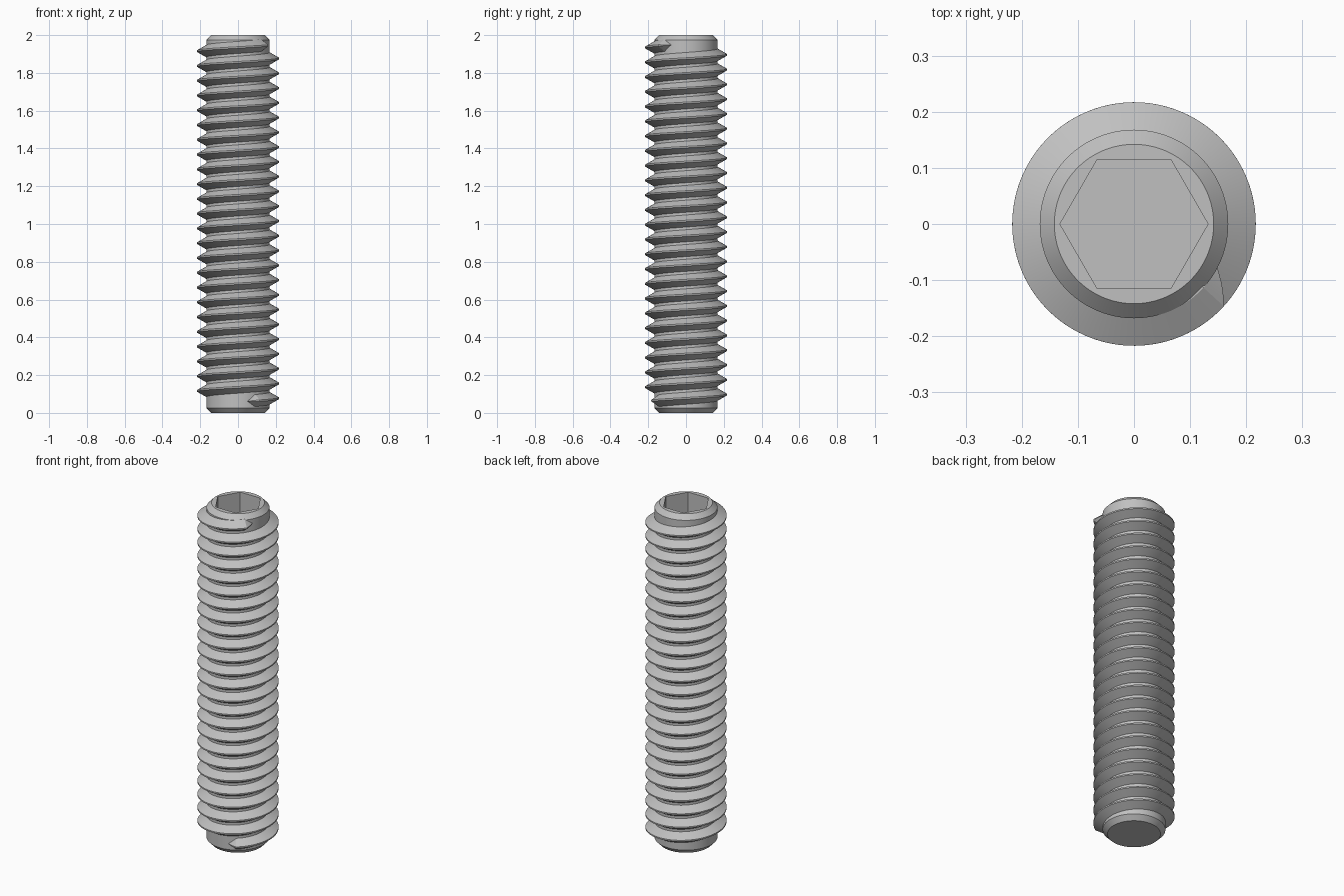
import bpy, bmesh
from math import cos, sin, radians, pi

if "Cube" in bpy.data.objects:
    bpy.data.objects.remove(bpy.data.objects["Cube"])

CORE, CREST = 0.168, 0.217        # root and outer radius of the thread
PITCH = 0.0782
START, END = -72.5, 24 * 360 - 28  # thread angles in degrees
RUNOUT = 14.5                      # angle over which each thread end fades
SEGMENTS = 96

steel = bpy.data.materials.new("plain_steel")
steel.use_nodes = True
GREY = (0.53, 0.53, 0.53, 1)
steel.diffuse_color = GREY
steel.node_tree.nodes["Principled BSDF"].inputs["Base Color"].default_value = GREY


def finish(bm, name):
    """Turn a bmesh into a named, smooth-shaded object."""
    bmesh.ops.recalc_face_normals(bm, faces=bm.faces)
    mesh = bpy.data.meshes.new(name)
    bm.to_mesh(mesh)
    bm.free()
    mesh.materials.append(steel)
    obj = bpy.data.objects.new(name, mesh)
    bpy.context.collection.objects.link(obj)
    bpy.ops.object.select_all(action="DESELECT")
    obj.select_set(True)
    bpy.context.view_layer.objects.active = obj
    bpy.ops.object.shade_smooth_by_angle(angle=radians(25))
    return obj


def loft(bm, rings, closed):
    """Skin consecutive vertex rings and cap both ends."""
    loops = [[bm.verts.new(p) for p in ring] for ring in rings]
    count = len(loops[0])
    for a, b in zip(loops, loops[1:]):
        for i in range(count):
            j = (i + 1) % count
            bm.faces.new((a[i], a[j], b[j], b[i]))
    if closed:
        bm.faces.new(loops[0])
        bm.faces.new(loops[-1])


def circle(radius):
    return lambda a: radius


def hexagon(corner):
    # Corners lie on the x axis
    return lambda a: corner * cos(pi / 6) / cos(a % (pi / 3) - pi / 6)


def ring(shape, z):
    angles = [2 * pi * i / SEGMENTS for i in range(SEGMENTS)]
    return [(shape(a) * cos(a), shape(a) * sin(a), z) for a in angles]


# Shank with chamfered ends and a hexagonal socket in the top
bm = bmesh.new()
loft(bm, [
    ring(circle(0.142), 0),
    ring(circle(CORE), 0.027),
    ring(circle(CORE), 1.973),
    ring(circle(0.142), 2),
    ring(hexagon(0.132), 2),
    ring(hexagon(0.132), 1.78),
], True)
finish(bm, "shank")


# Helical thread ridge that sinks into the shank at both ends
def section(deg):
    fade = min(1, (deg - START) / RUNOUT, (END - deg) / RUNOUT)
    fade = max(fade, 0.02)
    a = radians(deg)
    z = 0.058 + PITCH * (deg + 90) / 360
    top = CORE + (CREST - CORE) * fade
    root, half = CORE - 0.003, 0.032 * fade
    tip = 0.004 * fade
    outline = [(root, -half), (CORE, -half), (top, -tip),
               (top, tip), (CORE, half), (root, half)]
    return [(r * cos(a), r * sin(a), z + dz) for r, dz in outline]


inner = [START + RUNOUT * i / 5 for i in range(5)]
outer = [END - RUNOUT * i / 5 for i in reversed(range(5))]
first, last = START + RUNOUT, END - RUNOUT
steps = int((last - first) / 4)
middle = [first + (last - first) * i / steps for i in range(steps + 1)]

bm = bmesh.new()
loft(bm, [section(d) for d in inner + middle + outer], True)
finish(bm, "thread")
